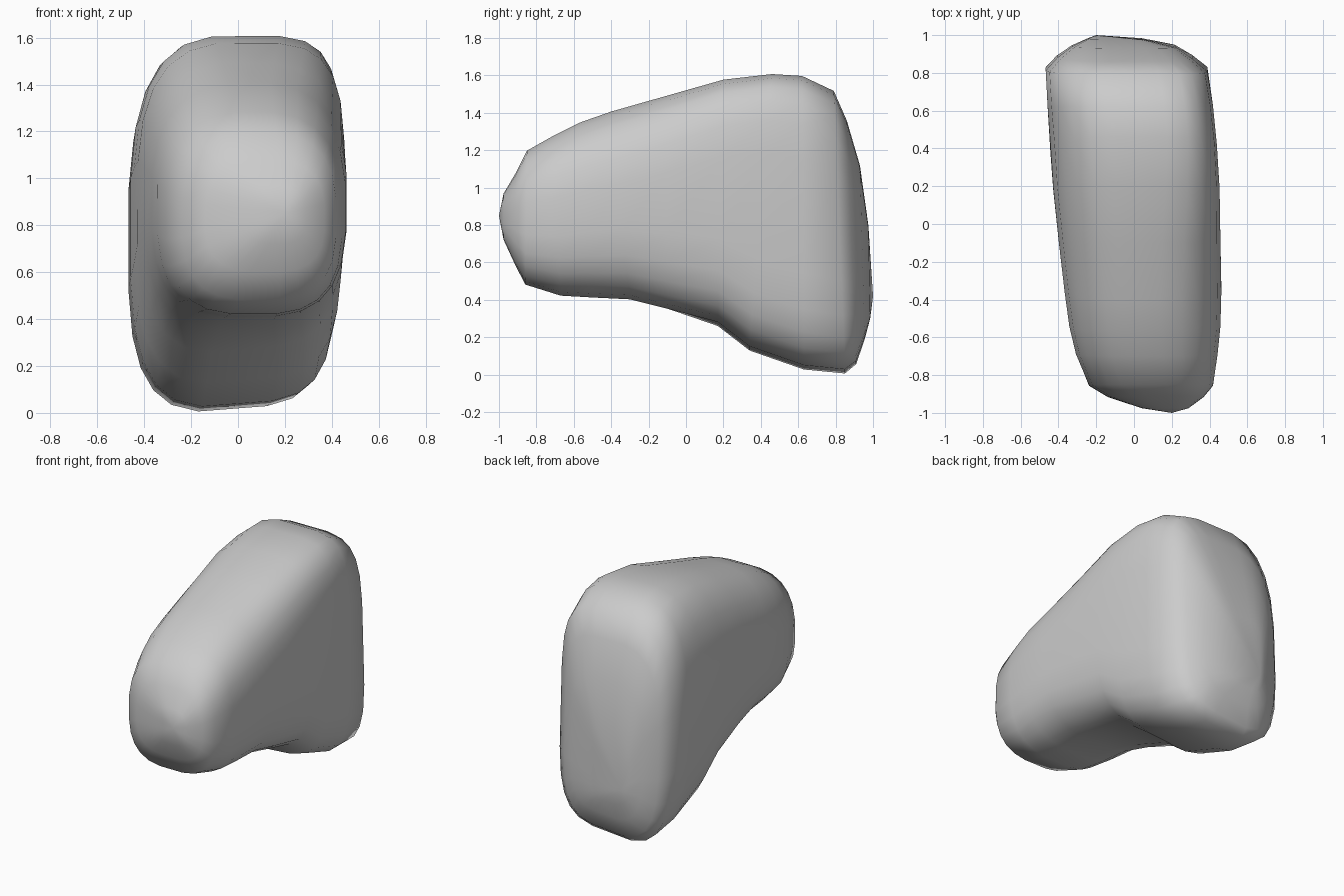
import bpy, bmesh
from math import cos, sin, pi

if "Cube" in bpy.data.objects:
    bpy.data.objects.remove(bpy.data.objects["Cube"])

# Stations from nose to back: top (y, z), bottom (y, z), left x, right x
stations = [
    (-.975, .97, -.975, .72, .04, .29),
    (-.91, 1.08, -.92, .60, -.14, .37),
    (-.85, 1.20, -.86, .48, -.24, .42),
    (-.70, 1.285, -.67, .42, -.31, .445),
    (-.57, 1.35, -.50, .41, -.345, .46),
    (-.40, 1.41, -.30, .40, -.37, .465),
    (-.10, 1.495, -.10, .35, -.40, .46),
    (.20, 1.58, .17, .25, -.43, .455),
    (.46, 1.61, .34, .12, -.445, .44),
    (.62, 1.60, .63, .02, -.46, .42),
    (.79, 1.52, .85, .0, -.47, .39),
    (.86, 1.36, .91, .05, -.41, .31),
    (.93, 1.12, .955, .18, -.33, .22),
    (.975, .80, .985, .30, -.25, .05),
]
SIDES = 24


def power(v, n):
    return (1 if v >= 0 else -1) * abs(v) ** (2 / n)


def squareness(c, s, y):
    """Corner sharpness of each quadrant, blended from front to back."""
    k = min(max((y + .3) / .8, 0), 1)
    front, back = {(True, True): (2.7, 4.6), (False, True): (2.6, 2.9),
                   (True, False): (3.0, 4.2), (False, False): (3.0, 3.4)}[c > 0, s > 0]
    return front + (back - front) * k


def ring(bm, yt, zt, yb, zb, xl, xr):
    """Rounded-square section spanning the given top, bottom and sides."""
    verts = []
    for i in range(SIDES):
        a = 2 * pi * (i + .5) / SIDES
        n = squareness(cos(a), sin(a), yt)
        u, s = power(cos(a), n), power(sin(a), n)
        t = (s + 1) / 2
        x = (xl + xr) / 2 + u * (xr - xl) / 2
        z = zb + (zt - zb) * t
        if zb < .3:  # the foot rises a little towards the right
            z += max(0, x + .2) * .08 * (1 - t)
        verts.append(bm.verts.new((x, yb + (yt - yb) * t, z)))
    return verts


# Boulder: loft the sections and close both ends on a point
bm = bmesh.new()
rings = [ring(bm, *s) for s in stations]
for r, q in zip(rings, rings[1:]):
    for i in range(SIDES):
        j = (i + 1) % SIDES
        bm.faces.new((r[i], r[j], q[j], q[i]))
for r, tip in ((rings[0], (.2, -1, .85)), (rings[-1], (-.2, 1, .42))):
    v = bm.verts.new(tip)
    for i in range(SIDES):
        bm.faces.new((r[i], r[(i + 1) % SIDES], v))
bmesh.ops.recalc_face_normals(bm, faces=bm.faces)
for f in bm.faces:
    f.smooth = True
mesh = bpy.data.meshes.new("boulder")
bm.to_mesh(mesh)
bm.free()
bpy.context.collection.objects.link(bpy.data.objects.new("boulder", mesh))
